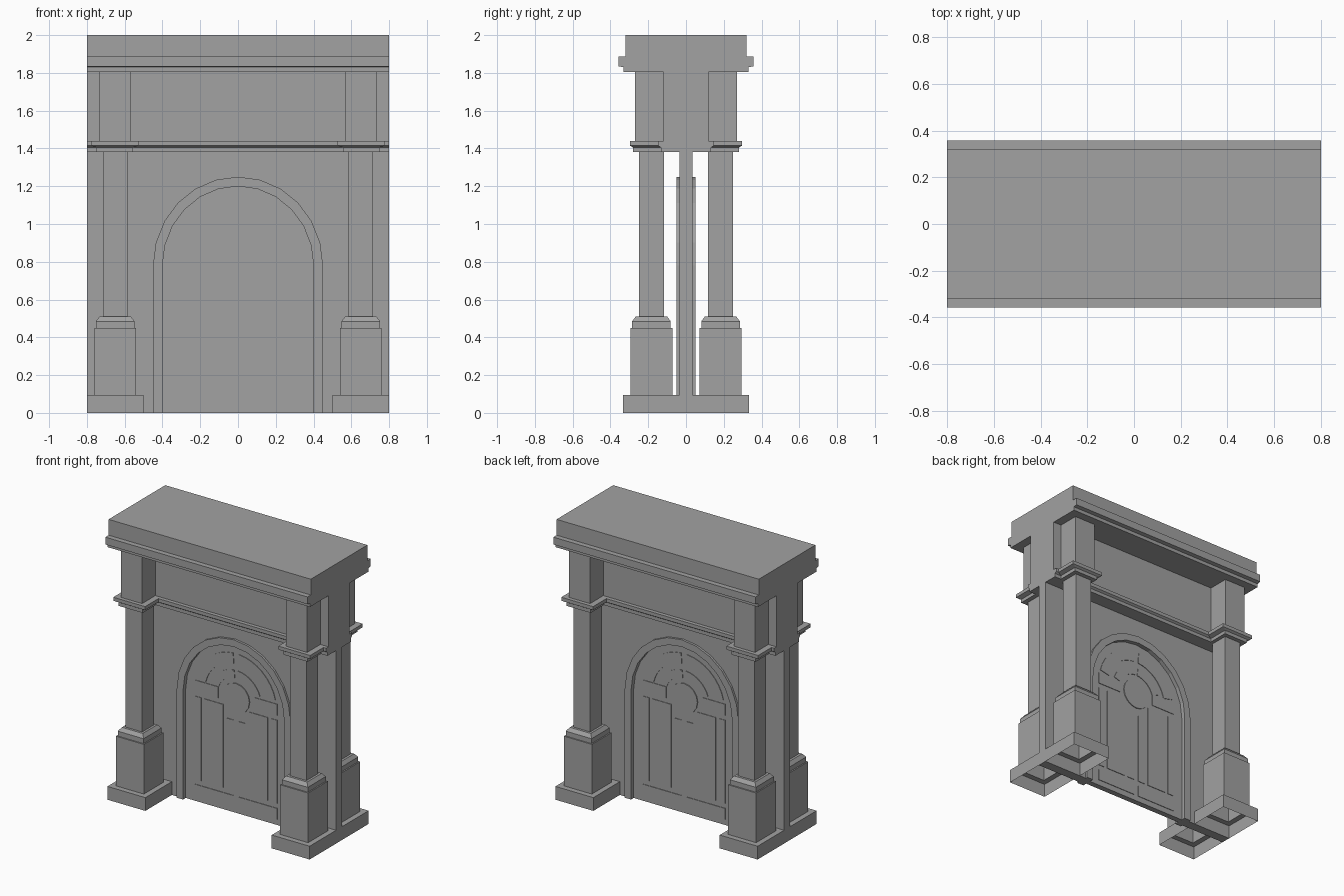
import bpy, bmesh, math

if "Cube" in bpy.data.objects:
    bpy.data.objects.remove(bpy.data.objects["Cube"])

stone = bpy.data.materials.new("grey stone")
stone.diffuse_color = (0.36, 0.36, 0.36, 1)
stone.use_nodes = True
stone.node_tree.nodes["Principled BSDF"].inputs["Base Color"].default_value = stone.diffuse_color


def finish(name, bm):
    bmesh.ops.recalc_face_normals(bm, faces=bm.faces[:])
    mesh = bpy.data.meshes.new(name)
    bm.to_mesh(mesh)
    bm.free()
    mesh.materials.append(stone)
    obj = bpy.data.objects.new(name, mesh)
    bpy.context.collection.objects.link(obj)
    return obj


def loft(name, cx, cy, levels, bottom=True):
    """Stack of rectangles: levels are (half x, half y, z)."""
    bm = bmesh.new()
    rings = [[bm.verts.new((cx + sx * hx, cy + sy * hy, z))
              for sx, sy in ((-1, -1), (1, -1), (1, 1), (-1, 1))]
             for hx, hy, z in levels]
    for a, b in zip(rings, rings[1:]):
        for i in range(4):
            j = (i + 1) % 4
            bm.faces.new((a[i], a[j], b[j], b[i]))
    bm.faces.new(rings[-1])
    if bottom:
        bm.faces.new(rings[0])
    return finish(name, bm)


def prisms(name, outlines, half):
    """Front (x, z) outlines extruded symmetrically through the depth."""
    bm = bmesh.new()
    for pts in outlines:
        face = bm.faces.new([bm.verts.new((x, -half, z)) for x, z in pts])
        out = bmesh.ops.extrude_face_region(bm, geom=[face])
        for v in out["geom"]:
            if isinstance(v, bmesh.types.BMVert):
                v.co.y = half
    return finish(name, bm)


def arc(rx, rz, cz, a0, a1, n):
    return [(rx * math.cos(math.radians(a0 + (a1 - a0) * i / n)),
             cz + rz * math.sin(math.radians(a0 + (a1 - a0) * i / n)))
            for i in range(n + 1)]


def arch(rx, rz):
    return [(rx, 0)] + arc(rx, rz, 0.78, 0, 180, 12) + [(-rx, 0)]


def rect(x0, x1, z0, z1):
    return [(x0, z0), (x1, z0), (x1, z1), (x0, z1)]


def mirrored(outlines):
    return outlines + [[(-x, z) for x, z in p] for p in outlines]


# Wall with arched opening, arch surround and door slab
prisms("wall", [[(-0.8, 0), (-0.8, 1.4), (0.8, 1.4), (0.8, 0)] + arch(0.42, 0.44)], 0.034)
prisms("arch_surround", [arch(0.45, 0.47) + arch(0.40, 0.42)[::-1]], 0.05)
prisms("door", [arch(0.41, 0.43)], 0.02)

# Raised door panels, visible on both sides
panels = [rect(0.02, 0.075, 0.155, 0.66), rect(0.10, 0.25, 0.155, 0.75),
          rect(0.275, 0.325, 0.155, 0.75), rect(0.02, 0.325, 0.04, 0.12),
          rect(0.14, 0.325, 0.785, 0.865)]
for r0, r1, a0 in ((0.245, 0.32, 13), (0.145, 0.20, 18)):
    panels.append(arc(r1, r1, 0.82, a0, 86, 8) + arc(r0, r0, 0.82, 86, a0, 8))
prisms("door_panels", mirrored(panels), 0.024)
prisms("door_roundel", [arc(0.108, 0.108, 0.82, 0, 337.5, 15)], 0.026)

# Entablature block with moulding along its lower edge
loft("frieze", 0, 0, [(0.8, 0.12, 1.38), (0.8, 0.12, 1.81)])
loft("frieze_moulding", 0, 0, [(0.8, 0.132, 1.38), (0.8, 0.132, 1.405),
                               (0.8, 0.147, 1.415), (0.8, 0.147, 1.44)])

# Stepped cornice
loft("cornice", 0, 0, [(0.8, 0.33, 1.805), (0.8, 0.33, 1.83), (0.8, 0.357, 1.835),
                       (0.8, 0.357, 1.887), (0.8, 0.32, 1.887), (0.8, 0.32, 2.0)])

# Four columns: hollow plinth and pedestal, shaft, capital and upper pier
for sx in (-1, 1):
    for sy in (-1, 1):
        tag = ("left" if sx < 0 else "right") + ("_front" if sy < 0 else "_back")
        steps = [(0.15, 0), (0.15, 0.095), (0.111, 0.095), (0.111, 0.45),
                 (0.102, 0.45), (0.102, 0.485), (0.083, 0.51),
                 (0.066, 0.51), (0.066, 1.39)]
        loft("column_" + tag, sx * 0.65, sy * 0.183, [(h, h, z) for h, z in steps], False)
        loft("capital_" + tag, sx * 0.653, sy * 0.19,
             [(0.095, 0.09, 1.38), (0.095, 0.09, 1.405),
              (0.126, 0.107, 1.415), (0.126, 0.107, 1.44)])
        loft("upper_pier_" + tag, sx * 0.653, sy * 0.19,
             [(0.083, 0.08, 1.43), (0.083, 0.08, 1.81)])
